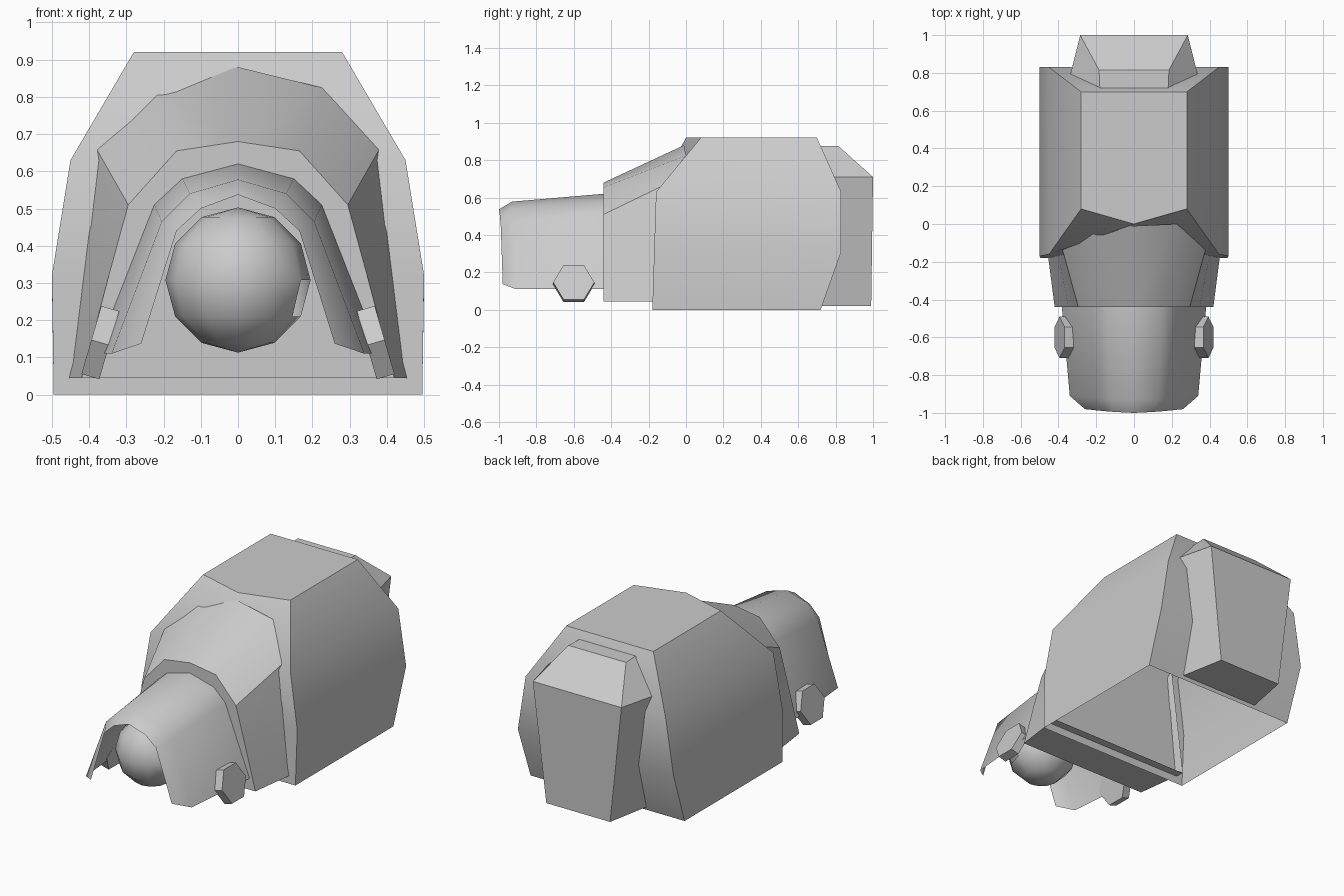
import bpy, bmesh, math
from mathutils import Matrix, Vector

if "Cube" in bpy.data.objects:
    bpy.data.objects.remove(bpy.data.objects["Cube"])


def finish(bm, name, angle=35):
    bmesh.ops.recalc_face_normals(bm, faces=bm.faces)
    me = bpy.data.meshes.new(name)
    bm.to_mesh(me)
    bm.free()
    ob = bpy.data.objects.new(name, me)
    bpy.context.collection.objects.link(ob)
    bpy.ops.object.select_all(action='DESELECT')
    ob.select_set(True)
    bpy.context.view_layer.objects.active = ob
    bpy.ops.object.shade_smooth_by_angle(angle=math.radians(angle))
    return ob


def arch_loft(name, sections, caps=(), floor=False):
    """Skin right-hand half profiles (centre top to bottom), mirrored in x."""
    bm = bmesh.new()
    rings = []
    for half in sections:
        right = [bm.verts.new(p) for p in half]
        left = [v if v.co.x == 0 else bm.verts.new((-v.co.x, v.co.y, v.co.z)) for v in right]
        rings.append((left, right))
    n = len(sections[0])
    for a, b in zip(rings, rings[1:]):
        for side in (0, 1):
            for i in range(n - 1):
                bm.faces.new((a[side][i], a[side][i + 1], b[side][i + 1], b[side][i]))
        if floor:
            bm.faces.new((a[0][-1], a[1][-1], b[1][-1], b[0][-1]))
    for c in caps:
        l, r = rings[c]
        bm.faces.new((r[0], r[1], r[2], l[2], l[1]))
        for i in range(2, n - 1):
            bm.faces.new((r[i], r[i + 1], l[i + 1], l[i]))
    return finish(bm, name)


# Main hull, open underneath
arch_loft("hull", [
    [(0, 0, .92), (.28, .08, .92), (.45, -.16, .63), (.5, -.17, .32), (.495, -.18, 0)],
    [(0, .70, .92), (.28, .70, .92), (.45, .83, .63), (.5, .83, .31), (.495, .72, 0)],
], caps=(0, 1))

# Tapered collar between hull and hood
arch_loft("collar", [
    [(0, -.44, .68), (.165, -.44, .655), (.295, -.44, .51), (.347, -.44, .32), (.42, -.44, .045)],
    [(0, -.01, .88), (.225, 0, .825), (.38, -.13, .66), (.407, -.13, .45), (.46, -.13, .045)],
], caps=(0,), floor=True)

# Open hood with a chamfered front rim
arch_loft("hood", [
    [(0, -.44, .62), (.15, -.44, .58), (.225, -.44, .51), (.382, -.44, .11)],
    [(0, -.93, .578), (.13, -.93, .54), (.205, -.92, .465), (.34, -.91, .11)],
    [(0, -1, .537), (.10, -.995, .50), (.165, -.99, .44), (.26, -.98, .137)],
])

# Rear pack
arch_loft("rear_pack", [
    [(0, .70, .875), (.18, .70, .875), (.345, .76, .71), (.26, .70, .02)],
    [(0, .815, .875), (.185, .815, .875), (.285, 1, .71), (.205, .99, .02)],
], caps=(0, 1), floor=True)

# Low-poly ball under the hood, with one panel missing at the right
bm = bmesh.new()
bmesh.ops.create_uvsphere(bm, u_segments=12, v_segments=6, radius=.195)
target = Vector((.155, -.05, -.05))
gap = min(bm.faces, key=lambda f: (f.calc_center_median() - target).length)
bmesh.ops.delete(bm, geom=[gap], context='FACES_ONLY')
bmesh.ops.translate(bm, verts=bm.verts, vec=(0, -.79, .308))
finish(bm, "ball", 60)

# Hexagonal bolts lying on the sloping hood sides
for s, label in ((1, "right"), (-1, "left")):
    bm = bmesh.new()
    bmesh.ops.create_cone(bm, cap_ends=True, segments=6, radius1=.11, radius2=.11, depth=.05)
    axis = Vector((s * .96, 0, .28))
    rot = Vector((0, 0, 1)).rotation_difference(axis).to_matrix().to_4x4()
    # keep a hexagon corner pointing along y
    spin = Matrix.Rotation(math.radians(0 if abs(bm.verts[:][0].co.x) < .01 else 30), 4, 'Z')
    bmesh.ops.transform(bm, verts=bm.verts,
                        matrix=Matrix.Translation((s * .37, -.6, .14)) @ rot @ spin)
    finish(bm, "bolt_" + label)
